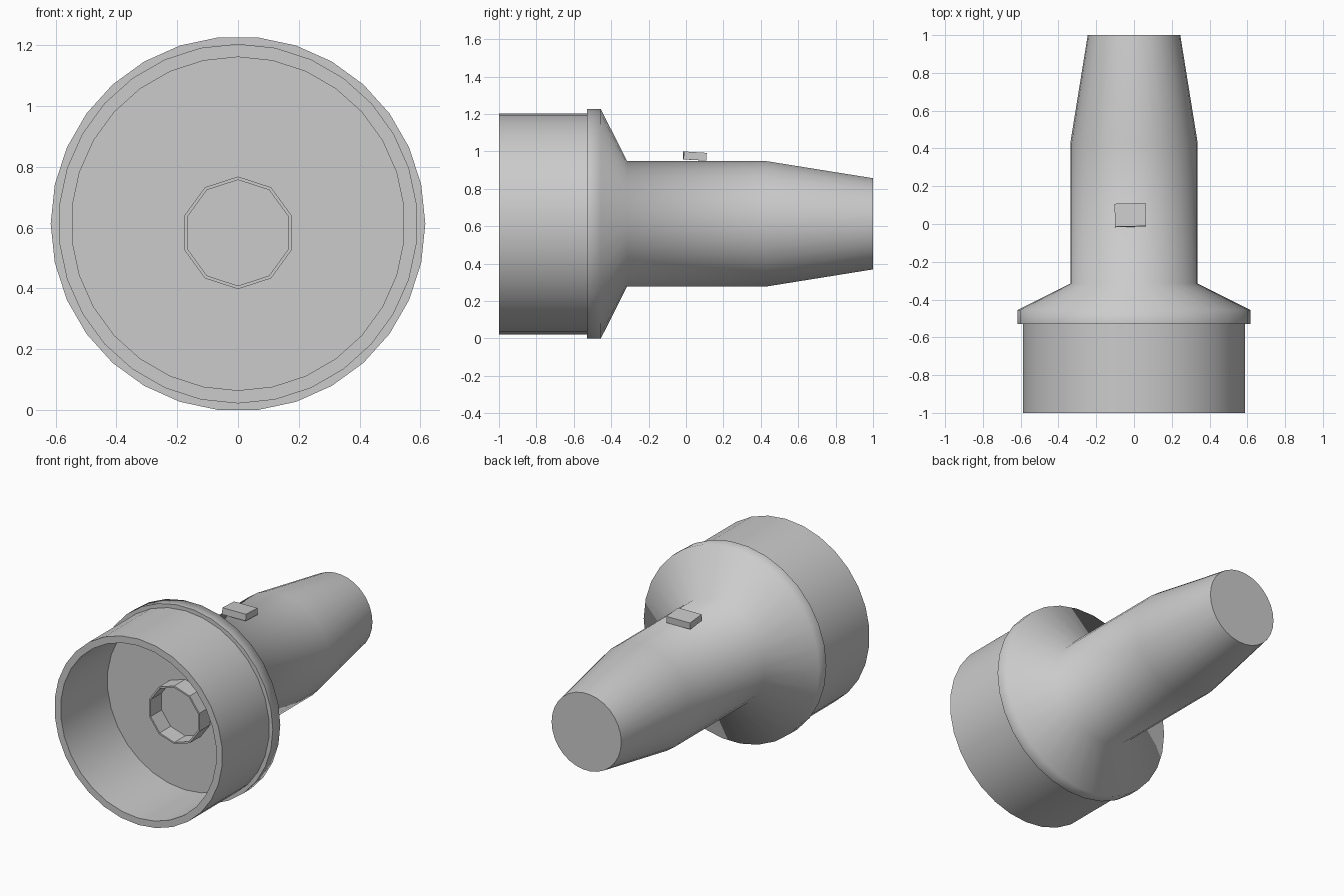
import bpy, bmesh
from math import sin, cos, pi, radians

if "Cube" in bpy.data.objects:
    bpy.data.objects.remove(bpy.data.objects["Cube"])

AXIS_Z = 0.613


def lathe(name, profile, sides, phase=0.0, cz=AXIS_Z, smooth=True, caps=False):
    """Revolve (radius, y) points around a horizontal axis along y."""
    bm = bmesh.new()
    rings = []
    for r, y in profile:
        angles = [2 * pi * i / sides + phase for i in range(sides)]
        rings.append([bm.verts.new((r * sin(a), y, cz + r * cos(a))) for a in angles])
    for a, b in zip(rings, rings[1:]):
        for i in range(sides):
            j = (i + 1) % sides
            bm.faces.new((a[i], b[i], b[j], a[j]))
    if caps:
        bm.faces.new(rings[0])
        bm.faces.new(rings[-1][::-1])
    return finish(name, bm, smooth)


def finish(name, bm, smooth):
    mesh = bpy.data.meshes.new(name)
    bm.to_mesh(mesh)
    bm.free()
    if smooth:
        mesh.shade_smooth()
        mesh.set_sharp_from_angle(angle=radians(70))
    obj = bpy.data.objects.new(name, mesh)
    bpy.context.collection.objects.link(obj)
    return obj


# Handle with flared collar; its front cap is the floor of the head
lathe("handle", [(0.616, -0.53), (0.616, -0.455), (0.337, -0.315),
                 (0.337, 0.43), (0.245, 1.0)][::-1],
      30, phase=pi / 30, caps=True)

# Hollow head, open to the front
lathe("head", [(0.591, -0.53), (0.591, -1.0), (0.548, -1.0), (0.548, -0.53)], 30)

# Ten-sided bulb socket on the head floor
lathe("bulb_socket", [(0.185, -0.53), (0.185, -0.64), (0.174, -0.64), (0.174, -0.53)],
      10, cz=0.583, smooth=False)

# Slightly tilted switch on top of the handle
bm = bmesh.new()
bmesh.ops.create_cube(bm, size=1.0)
bmesh.ops.scale(bm, vec=(0.163, 0.122, 0.042), verts=bm.verts)
switch = finish("switch", bm, False)
switch.location = (-0.02, 0.047, 0.975)
switch.rotation_euler = (radians(-3.5), 0, radians(1.5))

# Make every surface face outward
for obj in bpy.context.collection.objects:
    if obj.name in ("handle", "head", "bulb_socket"):
        bm = bmesh.new()
        bm.from_mesh(obj.data)
        # the tubes' first side face is an outer wall, so it must point off the axis
        bm.faces.ensure_lookup_table()
        f = bm.faces[0]
        c = f.calc_center_median()
        if f.normal.x * c.x + f.normal.z * (c.z - AXIS_Z) < 0:
            bmesh.ops.reverse_faces(bm, faces=bm.faces)
        # caps face away from the handle's middle
        for f in bm.faces:
            if len(f.verts) > 4 and f.normal.y * f.calc_center_median().y < 0:
                f.normal_flip()
        bm.to_mesh(obj.data)
        bm.free()
